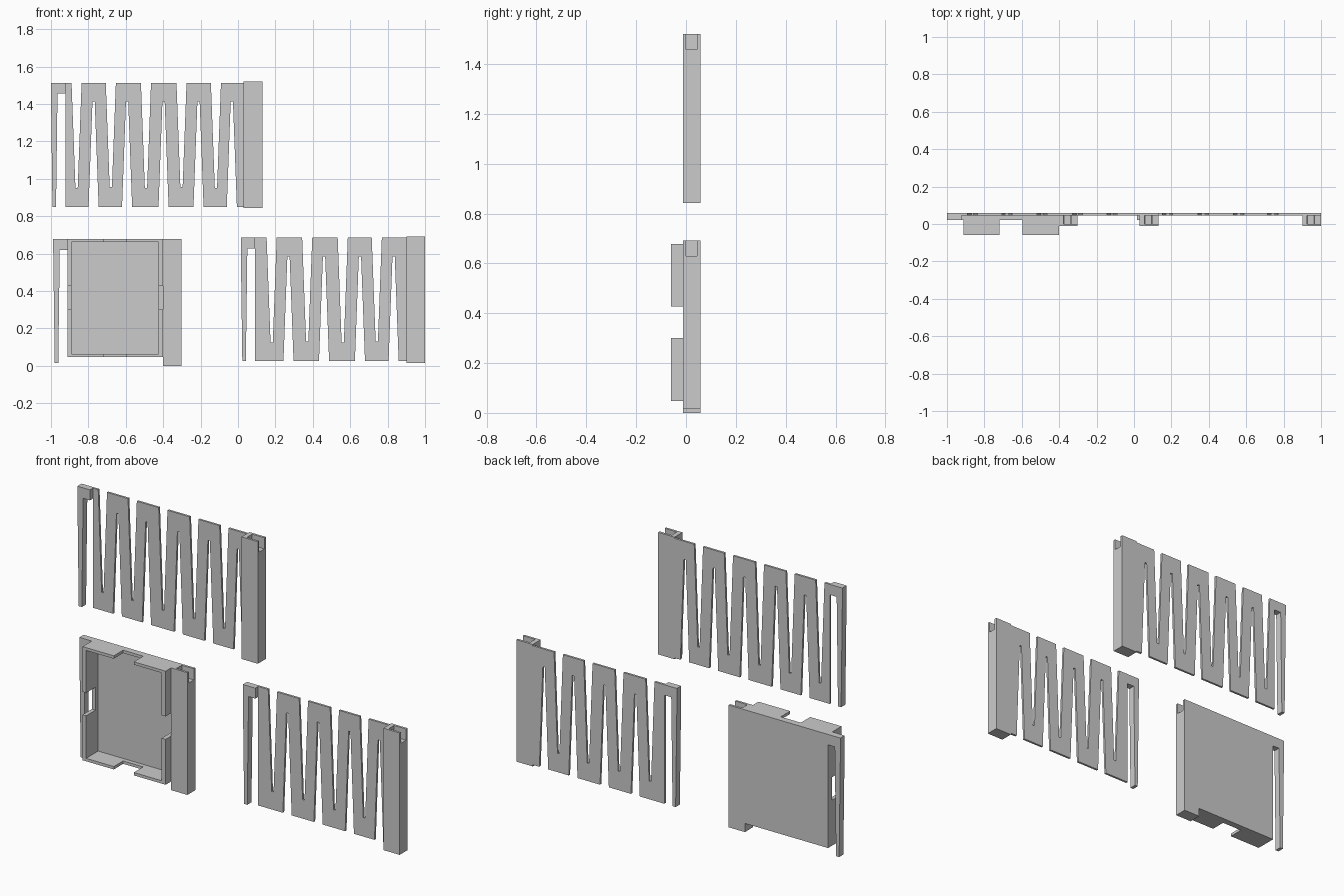
import bpy, bmesh

if "Cube" in bpy.data.objects:
    bpy.data.objects.remove(bpy.data.objects["Cube"])

BACK = 0.058      # shared rear plane
PLATE = 0.046     # front of the thin plates


def new_object(name, bm):
    bmesh.ops.recalc_face_normals(bm, faces=bm.faces)
    mesh = bpy.data.meshes.new(name)
    bm.to_mesh(mesh)
    bm.free()
    obj = bpy.data.objects.new(name, mesh)
    bpy.context.collection.objects.link(obj)
    return obj


def extrude_xz(name, pts, y0, y1):
    """Solid from an outline in the front plane."""
    bm = bmesh.new()
    a = bm.faces.new([bm.verts.new((x, y0, z)) for x, z in pts])
    out = bmesh.ops.extrude_face_region(bm, geom=[a])
    for v in out["geom"]:
        if isinstance(v, bmesh.types.BMVert):
            v.co.y = y1
    return new_object(name, bm)


def box(name, x0, x1, y0, y1, z0, z1):
    return extrude_xz(name, [(x0, z0), (x1, z0), (x1, z1), (x0, z1)], y0, y1)


def carve(obj, cutters):
    """Subtract cutters, bake the result and delete the cutters."""
    for c in cutters:
        c.hide_render = True
        m = obj.modifiers.new("cut", "BOOLEAN")
        m.operation = "DIFFERENCE"
        m.solver = "EXACT"
        m.object = c
    dg = bpy.context.evaluated_depsgraph_get()
    mesh = bpy.data.meshes.new_from_object(obj.evaluated_get(dg))
    obj.modifiers.clear()
    obj.data = mesh
    for c in cutters:
        bpy.data.objects.remove(c)


def hook(name, x, body_x, z0, z1):
    """Tapered pin hanging from an arm that joins the body."""
    extrude_xz(name, [(x + 0.008, z0), (x + 0.027, z0), (x + 0.035, z1 - 0.058),
                      (body_x, z1 - 0.058), (body_x, z1), (x, z1), (x, z1 - 0.058)],
               0.021, BACK)


def clip(name, x0, x1, z0, z1):
    """Socket block with a blind tapered bore and an open notch on the right."""
    block = box(name, x0, x1, -0.012, BACK, z0, z1)
    a, b = x0 + 0.025, x1 - 0.034
    bore = extrude_xz("bore_cutter", [(a + 0.006, z0 + 0.03), (b - 0.006, z0 + 0.03),
                                      (b, z1 + 0.05), (a, z1 + 0.05)], 0.0, 0.045)
    notch = box("notch_cutter", b - 0.015, x1 + 0.05, 0.0, 0.045, z1 - 0.062, z1 + 0.06)
    carve(block, [bore, notch])


def strap(name, x0, x1, z0, z1, top_gaps, bottom_gaps):
    """Springy zigzag plate: tapered slots from the top and the bottom."""
    w, t = 0.027, 0.006
    pts = [(x0, z0), (x0, z1)]
    for i, x in enumerate(top_gaps):
        zt = z0 + (0.10 if i % 2 == 0 else 0.105)
        pts += [(x - w, z1), (x - t, zt), (x + t, zt), (x + w, z1)]
    pts += [(x1, z1), (x1, z0)]
    for x in reversed(bottom_gaps):
        zt = z1 - 0.10
        pts += [(x + w, z0), (x + t, zt), (x - t, zt), (x - w, z0)]
    extrude_xz(name, pts, PLATE, BACK)


# Upper long strap
strap("upper_strap", -0.923, 0.03, 0.85, 1.513,
      [-0.863, -0.68, -0.492, -0.302, -0.118],
      [-0.772, -0.593, -0.398, -0.211, -0.033])
hook("upper_hook", -1.0, -0.923, 0.85, 1.513)
clip("upper_clip", 0.03, 0.13, 0.843, 1.52)

# Lower shorter strap
strap("lower_strap", 0.092, 0.9, 0.025, 0.685,
      [0.18, 0.37, 0.56, 0.742], [0.27, 0.46, 0.652, 0.832])
hook("lower_hook", 0.015, 0.092, 0.025, 0.685)
clip("lower_clip", 0.9, 1.0, 0.016, 0.692)

# Square tray with a gap in the middle of each wall
tray = box("tray", -0.912, -0.402, -0.06, BACK, 0.048, 0.678)
carve(tray, [box("pocket_cutter", -0.89, -0.426, -0.1, PLATE, 0.064, 0.662),
             box("vertical_cutter", -0.72, -0.597, -0.1, 0.022, -0.1, 0.8),
             box("side_cutter", -1.0, -0.3, -0.1, 0.022, 0.3, 0.427)])
hook("tray_hook", -0.988, -0.912, 0.016, 0.678)
clip("tray_clip", -0.402, -0.302, 0.0, 0.678)
